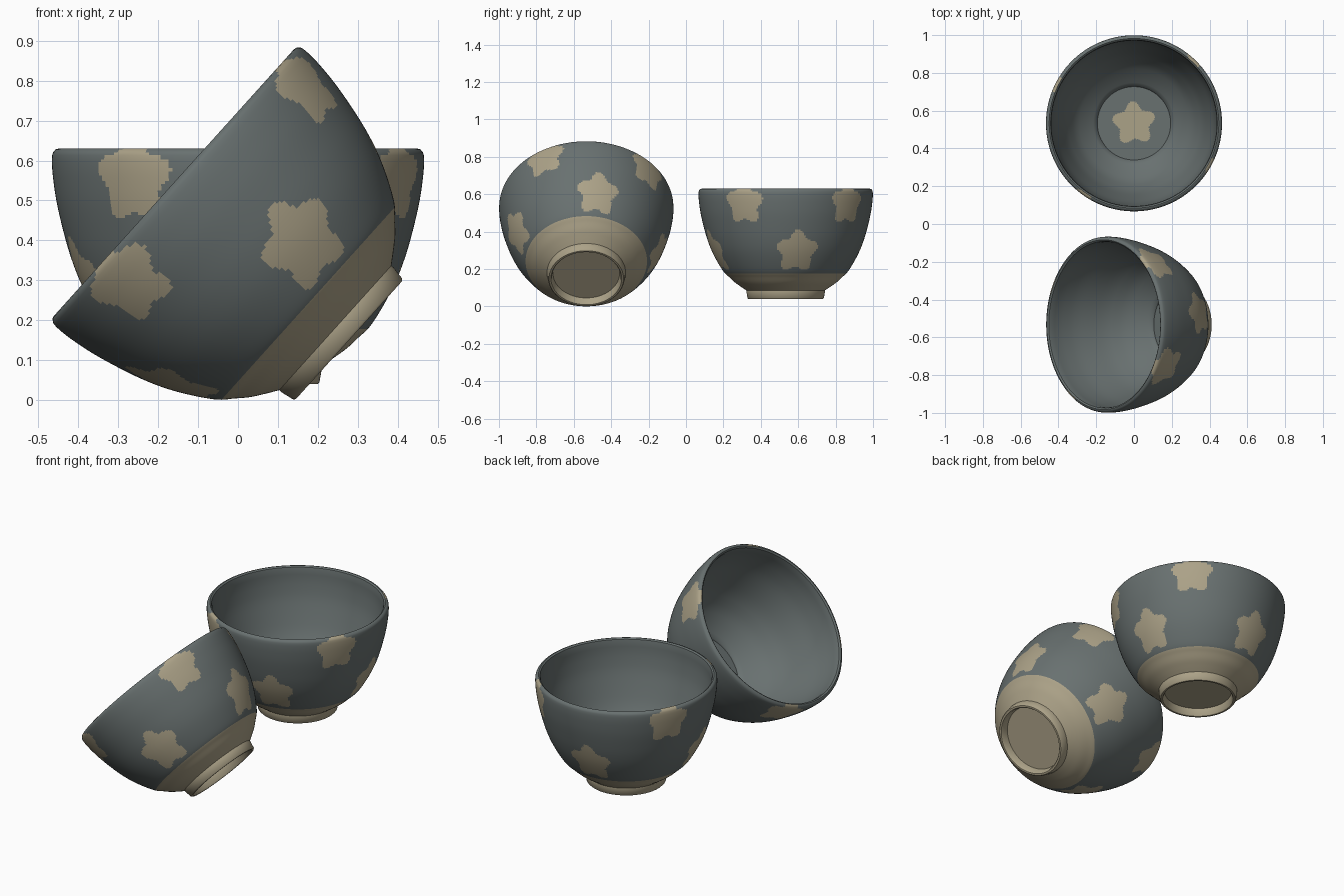
import bpy, bmesh, math
from mathutils import Vector

if "Cube" in bpy.data.objects:
    bpy.data.objects.remove(bpy.data.objects["Cube"])

SEGS = 270


def material(name, rgb):
    m = bpy.data.materials.new(name)
    m.diffuse_color = (*rgb, 1)
    m.use_nodes = True
    m.node_tree.nodes["Principled BSDF"].inputs["Base Color"].default_value = m.diffuse_color
    return m


slate = material("slate_glaze", (0.14, 0.165, 0.163))
sand = material("sand_glaze", (0.41, 0.36, 0.245))


def smooth_curve(pts, step):
    """Catmull-Rom curve through (radius, height) points, sampled at about `step`."""
    p = [Vector(q) for q in pts]
    p = [2 * p[0] - p[1]] + p + [2 * p[-1] - p[-2]]
    out = []
    for a, b, c, d in zip(p, p[1:], p[2:], p[3:]):
        n = max(1, round((c - b).length / step))
        for i in range(n):
            t = i / n
            out.append(0.5 * (2 * b + (c - a) * t + (2 * a - 5 * b + 4 * c - d) * t * t
                              + (3 * b - a - 3 * c + d) * t ** 3))
    return out + [p[-2]]


# Profile parts, from under the foot, up the outside, over the rim, down the inside
foot = [Vector(q) for q in [(0.178, 0.042), (0.184, 0.006), (0.189, 0.0), (0.199, 0.0),
                            (0.204, 0.005), (0.21, 0.038)]]
outer = smooth_curve([(0.21, 0.046), (0.24, 0.066), (0.272, 0.089), (0.301, 0.116),
                      (0.331, 0.145), (0.366, 0.2), (0.397, 0.261), (0.421, 0.325),
                      (0.44, 0.393), (0.455, 0.46), (0.464, 0.523), (0.466, 0.563),
                      (0.4635, 0.58), (0.457, 0.588), (0.449, 0.59)], 0.008)
inner = smooth_curve([(0.449, 0.59), (0.441, 0.584), (0.4375, 0.565), (0.436, 0.52),
                      (0.428, 0.46), (0.413, 0.395), (0.37, 0.27), (0.338, 0.207),
                      (0.306, 0.158), (0.252, 0.108), (0.197, 0.068)], 0.025)[1:]
floor = [Vector((0.194, 0.058)), Vector((0.16, 0.058))]
floor += [Vector((0.128 - 0.006 * i, 0.058)) for i in range(21)]
profile = foot + outer + inner + floor
outside_rings = len(foot) + len(outer) - 1

# Star patches: (angle in degrees, height)
STARS = [(a, 0.512) for a in (-29, 46, 153, 235)] + [(a, 0.255) for a in (9, 97, 193, 286)]


def in_star(u, v, tip):
    return math.hypot(u, v) < 0.099 + 0.017 * math.cos(5 * (math.atan2(v, u) - tip))


def is_sand(ring, c):
    r, ang = math.hypot(c.x, c.y), math.atan2(c.y, c.x)
    if ring < outside_rings:
        if c.z < 0.135:                      # foot and lower band
            return True
        for a, h in STARS:                   # stars around the outside
            d = (ang - math.radians(a) + math.pi) % math.tau - math.pi
            if in_star(r * d, c.z - h, math.radians(89)):
                return True
        return False
    return r < 0.15 and c.z < 0.06 and in_star(c.x, c.y, math.radians(94))   # floor star


def bowl_mesh():
    bm = bmesh.new()
    rings = [[bm.verts.new((p.x * math.cos(math.tau * i / SEGS),
                            p.x * math.sin(math.tau * i / SEGS), p.y)) for i in range(SEGS)]
             for p in profile]

    def add(ring, verts):
        f = bm.faces.new(verts)
        f.smooth = True
        f.material_index = int(is_sand(ring, f.calc_center_median()))

    for k, (lo, hi) in enumerate(zip(rings, rings[1:])):
        for i in range(SEGS):
            j = (i + 1) % SEGS
            add(k, (lo[i], lo[j], hi[j], hi[i]))
    add(0, rings[0][::-1])                   # recessed underside
    add(len(rings), rings[-1])               # centre of floor
    bmesh.ops.recalc_face_normals(bm, faces=bm.faces[:])
    mesh = bpy.data.meshes.new("bowl")
    bm.to_mesh(mesh)
    bm.free()
    mesh.materials.append(slate)
    mesh.materials.append(sand)
    return mesh


# One bowl standing, one tipped over onto its side and foot
for name, loc, tilt in [("upright_bowl", (0, 0.533, 0.04), 0),
                        ("tilted_bowl", (0.278, -0.533, 0.15), -48)]:
    ob = bpy.data.objects.new(name, bowl_mesh())
    bpy.context.collection.objects.link(ob)
    ob.location = loc
    ob.rotation_euler = (0, math.radians(tilt), 0)
    bpy.ops.object.select_all(action='DESELECT')
    ob.select_set(True)
    bpy.context.view_layer.objects.active = ob
    bpy.ops.object.shade_smooth_by_angle(angle=math.radians(40))
